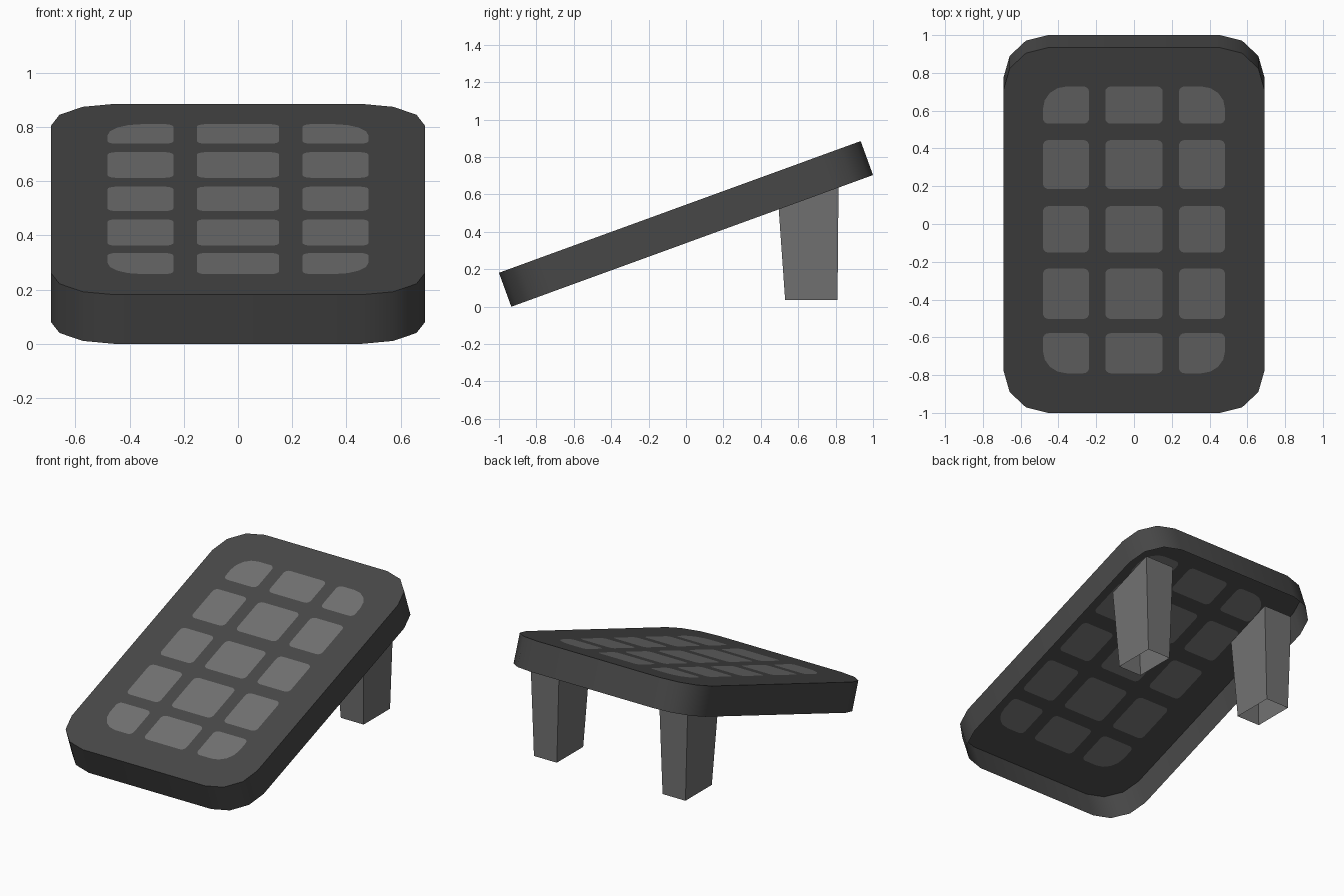
import bpy, bmesh
from math import radians, sin, cos, tan, pi
from mathutils import Matrix, Vector

if "Cube" in bpy.data.objects:
    bpy.data.objects.remove(bpy.data.objects["Cube"], do_unlink=True)

TILT = radians(20)
HALF_W, HALF_L, THICK = 0.69, 1.029, 0.193
CENTRE_Z = 0.4425


def material(name, grey):
    mat = bpy.data.materials.new(name)
    mat.use_nodes = True
    colour = (grey, grey, grey, 1)
    mat.diffuse_color = colour
    mat.node_tree.nodes["Principled BSDF"].inputs["Base Color"].default_value = colour
    return mat


dark = material("dark grey", 0.064)
light = material("mid grey", 0.168)


def finish(name, bm, mats):
    mesh = bpy.data.meshes.new(name)
    bm.to_mesh(mesh)
    bm.free()
    for mat in mats:
        mesh.materials.append(mat)
    obj = bpy.data.objects.new(name, mesh)
    bpy.context.collection.objects.link(obj)
    return obj


def rounded_loop(bm, x0, x1, y0, y1, z, radii, steps):
    """Rounded rectangle of vertices; radii run anticlockwise from the (x1, y1) corner."""
    corners = [(x1, y1, -1, -1), (x0, y1, 1, -1), (x0, y0, 1, 1), (x1, y0, -1, 1)]
    loop = []
    for i, ((cx, cy, sx, sy), r) in enumerate(zip(corners, radii)):
        for k in range(steps + 1):
            a = pi / 2 * (i + k / steps)
            loop.append(bm.verts.new((cx + r * (sx + cos(a)), cy + r * (sy + sin(a)), z)))
    return loop


def wall(bm, low, high):
    """Band of quads between two closed loops."""
    for i in range(len(low)):
        j = (i + 1) % len(low)
        bm.faces.new((low[i], low[j], high[j], high[i]))


# Board: a shell open underneath, with faceted round corners
bm = bmesh.new()
low, high = [rounded_loop(bm, -HALF_W, HALF_W, -HALF_L, HALF_L, z, [0.235] * 4, 3)
             for z in (-THICK / 2, THICK / 2)]
wall(bm, low, high)
top_edges = [bm.edges.get((high[i - 1], high[i])) for i in range(len(high))]

# Pads cut flush into the top; the outermost corners are rounder
columns = [(-0.482, -0.238), (-0.152, 0.152), (0.238, 0.482)]
rows = [(-0.806, -0.58), (-0.5, -0.216), (-0.126, 0.136), (0.232, 0.508), (0.6, 0.81)]
for c, (x0, x1) in enumerate(columns):
    for r, (y0, y1) in enumerate(rows):
        outer = [(c, r) == corner for corner in ((2, 4), (0, 4), (0, 0), (2, 0))]
        radii = [0.125 if big else 0.03 for big in outer]
        pad = bm.faces.new(rounded_loop(bm, x0, x1, y0, y1, THICK / 2, radii, 4))
        pad.material_index = 1
        top_edges += pad.edges

# Fill the top around the pads
bmesh.ops.triangle_fill(bm, edges=top_edges, use_beauty=True, normal=Vector((0, 0, 1)))
board = finish("board", bm, (dark, light))
board.matrix_world = Matrix.Translation((0, 0, CENTRE_Z)) @ Matrix.Rotation(TILT, 4, 'X')
bpy.ops.object.select_all(action='DESELECT')
board.select_set(True)
bpy.context.view_layer.objects.active = board
bpy.ops.object.shade_smooth_by_angle(angle=radians(40))


def inside_board(y):
    """Height a little above the board's lower rim."""
    return CENTRE_Z - THICK / 2 / cos(TILT) + y * tan(TILT) + 0.055


# Two tapered legs, open at the ends and tucked into the shell
for side, name in ((1, "back_left_leg"), (-1, "back_right_leg")):
    bm = bmesh.new()
    ring = ((-1, 0), (1, 0), (1, 1), (-1, 1))
    foot_y, head_y = (0.53, 0.81), (0.492, 0.816)
    foot = [bm.verts.new((side * 0.478 + sx * 0.085, foot_y[k], 0.037)) for sx, k in ring]
    head = [bm.verts.new((side * 0.478 + sx * 0.107, head_y[k], inside_board(head_y[k])))
            for sx, k in ring]
    wall(bm, foot, head)
    finish(name, bm, (light,))
